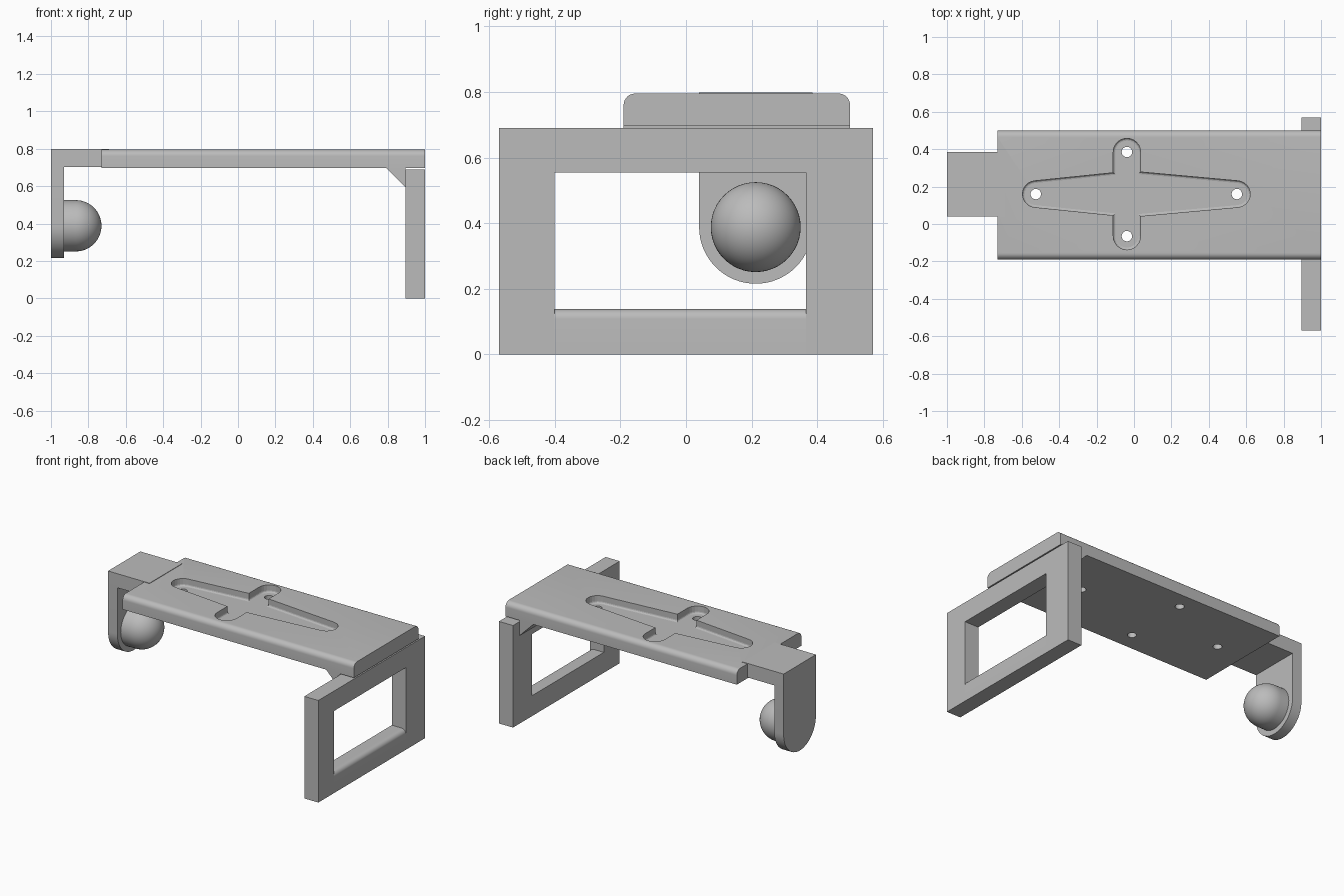
import bpy, bmesh
from math import sin, cos, pi, radians
from mathutils import Vector

if "Cube" in bpy.data.objects:
    bpy.data.objects.remove(bpy.data.objects["Cube"], do_unlink=True)

grey = bpy.data.materials.new("plain grey")
grey.use_nodes = True
grey.diffuse_color = (0.5, 0.5, 0.5, 1)
grey.node_tree.nodes["Principled BSDF"].inputs["Base Color"].default_value = (0.5, 0.5, 0.5, 1)


def finish(name, bm):
    bmesh.ops.recalc_face_normals(bm, faces=bm.faces[:])
    mesh = bpy.data.meshes.new(name)
    bm.to_mesh(mesh)
    bm.free()
    mesh.materials.append(grey)
    ob = bpy.data.objects.new(name, mesh)
    bpy.context.collection.objects.link(ob)
    return ob


def arc(cu, cv, r, start, end, n=12):
    """Points along an arc, angles in degrees."""
    angles = [radians(start + (end - start) * i / n) for i in range(n + 1)]
    return [(cu + r * cos(a), cv + r * sin(a)) for a in angles]


def prism(name, profile, axis, lo, hi, fillet=0):
    """Extrude a 2D profile along x (u=y, v=z), y (u=x, v=z) or z (u=x, v=y)."""
    place = {"x": lambda u, v, w: (w, u, v),
             "y": lambda u, v, w: (u, w, v),
             "z": lambda u, v, w: (u, v, w)}[axis]
    bm = bmesh.new()
    face = bm.faces.new([bm.verts.new(place(u, v, lo)) for u, v in profile])
    start_edges = list(face.edges)
    ext = bmesh.ops.extrude_face_region(bm, geom=[face], use_keep_orig=True)
    verts = [g for g in ext["geom"] if isinstance(g, bmesh.types.BMVert)]
    bmesh.ops.translate(bm, verts=verts, vec=Vector(place(0, 0, hi - lo)))
    if fillet:
        bmesh.ops.recalc_face_normals(bm, faces=bm.faces[:])
        bmesh.ops.bevel(bm, geom=start_edges, offset=fillet, segments=3,
                        profile=0.5, affect="EDGES")
    return finish(name, bm)


def rect(u0, v0, u1, v1):
    return [(u0, v0), (u1, v0), (u1, v1), (u0, v1)]


def cut(target, cutter):
    cutter.hide_render = True
    cutter.hide_viewport = True
    mod = target.modifiers.new("cut", "BOOLEAN")
    mod.operation = "DIFFERENCE"
    mod.solver = "EXACT"
    mod.object = cutter


def smooth(ob):
    bpy.ops.object.select_all(action="DESELECT")
    ob.select_set(True)
    bpy.context.view_layer.objects.active = ob
    bpy.ops.object.shade_smooth_by_angle(angle=radians(35))


# Top plate with rounded long edges
r = 0.035
plate_profile = ([(-0.19, 0.698), (0.5, 0.698)]
                 + arc(0.5 - r, 0.795 - r, r, 0, 90, 8)
                 + arc(-0.19 + r, 0.795 - r, r, 90, 180, 8))
plate = prism("top_plate", plate_profile, "x", -0.73, 1.0)

# Cross-shaped pocket and its four screw holes
cy, cx = 0.16, -0.038
pocket = (arc(0.55, cy, 0.071, -84, 84) + [(0.035, 0.278)]
          + arc(cx, 0.385, 0.073, 0, 180) + [(cx - 0.073, 0.274)]
          + arc(-0.525, cy, 0.071, 96, 264) + [(cx - 0.073, 0.046)]
          + arc(cx, -0.065, 0.073, 180, 360) + [(0.035, 0.042)])
cut(plate, prism("pocket_cutter", pocket, "z", 0.745, 0.9, fillet=0.012))
for i, (x, y) in enumerate([(-0.525, cy), (0.55, cy), (cx, 0.385), (cx, -0.065)]):
    hole = arc(x, y, 0.028, 0, 360, 24)[:-1]
    cut(plate, prism(f"hole_cutter_{i + 1}", hole, "z", 0.6, 0.9))
smooth(plate)

# Window frame: two posts, top rail, bottom rail with a rounded outer edge
for name, y0, y1 in [("front_post", -0.57, -0.4), ("back_post", 0.365, 0.57)]:
    prism(name, rect(y0, 0, y1, 0.69), "x", 0.895, 1.0)
prism("top_rail", rect(-0.4, 0.555, 0.365, 0.69), "x", 0.895, 1.0)
r = 0.03
rail = [(0.895, 0), (1.0, 0)] + arc(1.0 - r, 0.138 - r, r, 0, 90, 8) + [(0.895, 0.138)]
smooth(prism("bottom_rail", rail, "y", -0.4, 0.365))

# Sloped brace between plate and frame
prism("brace", [(0.79, 0.7), (0.895, 0.595), (0.895, 0.7)], "y", -0.19, 0.5)

# Side arm and its round-ended hanging tab
ay, az = 0.2125, 0.388
prism("side_arm", rect(-0.93, 0.04, -0.69, 0.385), "z", 0.703, 0.798)
tab = [(0.385, 0.798), (0.04, 0.798)] + arc(ay, az, 0.1725, 180, 360, 32)
smooth(prism("hanging_tab", tab, "x", -1.0, -0.93))

# Domed knob turned around the x axis
rad, steps = 0.137, 48
bm = bmesh.new()
curve = [(-0.94, 0), (-0.94, rad)] + arc(-0.867, 0, rad, 90, 0, 14)
verts = [bm.verts.new((x, 0, v)) for x, v in curve]
edges = [bm.edges.new(p) for p in zip(verts, verts[1:])]
bmesh.ops.spin(bm, geom=verts + edges, cent=(0, 0, 0), axis=(1, 0, 0),
               angle=2 * pi, steps=steps, use_merge=False)
bmesh.ops.remove_doubles(bm, verts=bm.verts[:], dist=0.0005)
bmesh.ops.translate(bm, verts=bm.verts[:], vec=(0, ay, az))
smooth(finish("round_knob", bm))
